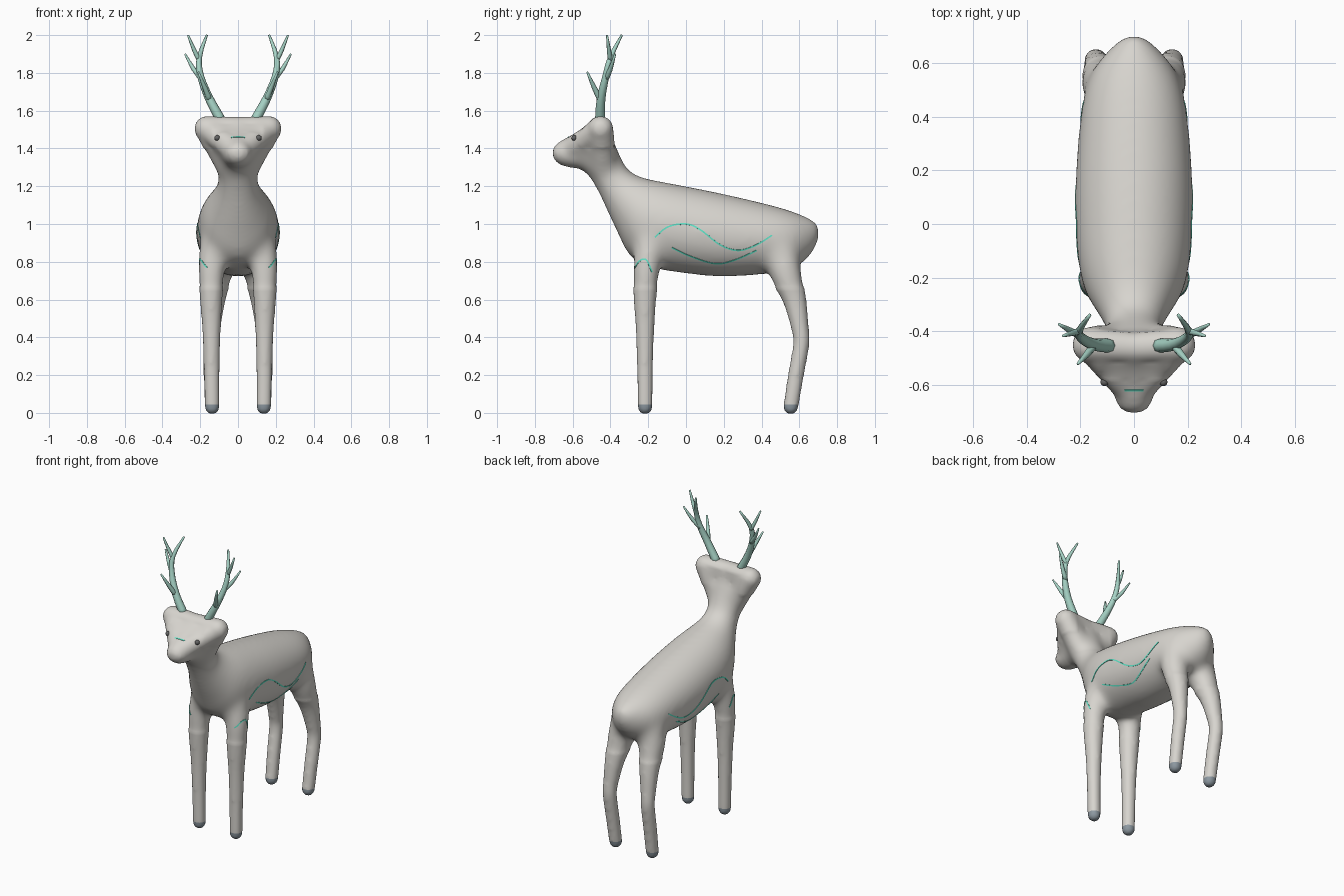
import bpy, bmesh, math
from mathutils import Vector
from mathutils.bvhtree import BVHTree

if "Cube" in bpy.data.objects:
    bpy.data.objects.remove(bpy.data.objects["Cube"])


def material(name, rgb):
    m = bpy.data.materials.new(name)
    m.diffuse_color = (*rgb, 1)
    m.use_nodes = True
    m.node_tree.nodes["Principled BSDF"].inputs["Base Color"].default_value = m.diffuse_color
    return m


HIDE = material("warm_grey_hide", (0.68, 0.66, 0.62))
HOOF = material("slate_hoof", (0.27, 0.32, 0.36))
ANTLER = material("pale_jade", (0.39, 0.66, 0.57))
GLOW = material("bright_mint", (0.14, 0.87, 0.65))
EYE = material("dark_eye", (0.13, 0.13, 0.13))


def make_object(name, bm, *mats, smooth=True):
    bmesh.ops.recalc_face_normals(bm, faces=bm.faces)
    me = bpy.data.meshes.new(name)
    bm.to_mesh(me)
    bm.free()
    if smooth:
        me.shade_smooth()
    else:
        me.shade_flat()
    for m in mats:
        me.materials.append(m)
    ob = bpy.data.objects.new(name, me)
    bpy.context.collection.objects.link(ob)
    return ob


def spline(pts, steps):
    """Catmull-Rom interpolation of equal-length tuples."""
    p = [pts[0]] + list(pts) + [pts[-1]]
    out = []
    for i in range(1, len(p) - 2):
        for k in range(steps):
            t = k / steps
            out.append(tuple(
                0.5 * (2 * b + (c - a) * t + (2 * a - 5 * b + 4 * c - d) * t * t
                       + (3 * b - a - 3 * c + d) * t ** 3)
                for a, b, c, d in zip(*p[i - 1:i + 3])))
    return out + [tuple(pts[-1])]


def skin(bm, rings):
    """Bridge rings of points and close both ends."""
    vs = [[bm.verts.new(co) for co in r] for r in rings]
    n = len(vs[0])
    for a, b in zip(vs, vs[1:]):
        for i in range(n):
            j = (i + 1) % n
            bm.faces.new((a[i], a[j], b[j], b[i]))
    bm.faces.new(vs[0][::-1])
    bm.faces.new(vs[-1])


def loft(bm, sections, n=32):
    """Sections: top y, top z, bottom y, bottom z, half width."""
    rings = []
    for ty, tz, by, bz, w in spline(sections, 4):
        mid = Vector((0, (ty + by) / 2, (tz + bz) / 2))
        up = Vector((0, (ty - by) / 2, (tz - bz) / 2))
        rings.append([mid + up * math.sin(a) + Vector((w * math.cos(a), 0, 0))
                      for a in (2 * math.pi * i / n for i in range(n))])
    skin(bm, rings)


def tube(bm, pts, n=16):
    """Round tube through (x, y, z, radius) points."""
    co = [Vector(p[:3]) for p in pts]
    d = (co[-1] - co[0]).normalized()
    ref = Vector((0, 1, 0)) if abs(d.x) > 0.85 else Vector((1, 0, 0))
    rings = []
    for i, p in enumerate(pts):
        t = (co[min(i + 1, len(co) - 1)] - co[max(i - 1, 0)]).normalized()
        u = t.cross(ref).normalized()
        v = t.cross(u)
        rings.append([co[i] + p[3] * (u * math.cos(a) + v * math.sin(a))
                      for a in (2 * math.pi * k / n for k in range(n))])
    skin(bm, rings)


def ball(bm, x, y, z, r):
    new = bmesh.ops.create_uvsphere(bm, u_segments=20, v_segments=12, radius=r)
    bmesh.ops.translate(bm, verts=new["verts"], vec=(x, y, z))


def limb(bm, pts, s):
    """Tube with rounded ends on side s."""
    path = [(s * x, y, z, r) for x, y, z, r in spline(pts, 4)]
    tube(bm, path)
    ball(bm, *path[0])
    ball(bm, *path[-1])


# ---- Body: torso, neck, head, ears and legs fused into one skin ----
bm = bmesh.new()
# torso and neck
loft(bm, [(.713, .975, .71, .935, .02), (.695, 1.01, .69, .88, .052),
          (.645, 1.037, .64, .81, .105), (.56, 1.070, .56, .765, .163),
          (.43, 1.107, .43, .735, .198), (.18, 1.165, .18, .720, .22),
          (-.03, 1.207, -.03, .741, .219), (-.16, 1.232, -.16, .763, .207),
          (-.22, 1.245, -.29, .82, .183), (-.265, 1.262, -.367, .96, .145),
          (-.31, 1.295, -.438, 1.11, .11), (-.345, 1.36, -.503, 1.235, .104),
          (-.38, 1.44, -.545, 1.28, .112), (-.42, 1.51, -.56, 1.32, .125)])
# head and muzzle
loft(bm, [(-.706, 1.395, -.706, 1.36, .022), (-.69, 1.42, -.69, 1.33, .052),
          (-.65, 1.448, -.65, 1.307, .072), (-.60, 1.474, -.60, 1.297, .085),
          (-.54, 1.517, -.54, 1.288, .107), (-.48, 1.56, -.48, 1.30, .135),
          (-.44, 1.55, -.44, 1.34, .13), (-.405, 1.49, -.405, 1.40, .06)])
for s in (-1, 1):
    # ear, with its cheek and jaw ridges
    limb(bm, [(0, -.462, 1.509, .060), (.165, -.452, 1.505, .068)], s)
    limb(bm, [(.045, -.435, 1.30, .075), (.155, -.45, 1.49, .068)], s)
    limb(bm, [(.022, -.60, 1.395, .066), (.15, -.46, 1.495, .066)], s)
    # front leg
    limb(bm, [(.137, -.217, .031, .041), (.139, -.217, .22, .043),
              (.14, -.217, .42, .049), (.142, -.217, .62, .062),
              (.14, -.21, .76, .074), (.125, -.19, .90, .08)], s)
    # hind leg
    limb(bm, [(.137, .555, .031, .041), (.14, .582, .20, .043),
              (.142, .61, .36, .044), (.14, .605, .44, .047),
              (.128, .575, .60, .063), (.115, .53, .73, .086),
              (.09, .50, .86, .10)], s)

rough = make_object("body_source", bm)
remesh = rough.modifiers.new("fuse", 'REMESH')
remesh.mode = 'VOXEL'
remesh.voxel_size = 0.013
soft = rough.modifiers.new("soften", 'SMOOTH')
soft.factor = 0.5
soft.iterations = 10
deps = bpy.context.evaluated_depsgraph_get()
fused = bpy.data.meshes.new_from_object(rough.evaluated_get(deps))
bpy.data.objects.remove(rough)

# extra blending where legs, neck and head join, sparing ears and muzzle
bm = bmesh.new()
bm.from_mesh(fused)
blend = [v for v in bm.verts if v.co.z > .66 and v.co.y > -.58
         and not (v.co.z > 1.40 and abs(v.co.x) > .13)
         and not (v.co.z > 1.53)]
for _ in range(30):
    bmesh.ops.smooth_vert(bm, verts=blend, factor=0.5,
                          use_axis_x=True, use_axis_y=True, use_axis_z=True)
# hoof colour below a clean cut line
bmesh.ops.bisect_plane(bm, geom=bm.verts[:] + bm.edges[:] + bm.faces[:],
                       plane_co=(0, 0, .045), plane_no=(0, 0, 1))
for f in bm.faces:
    f.material_index = 1 if f.calc_center_median().z < .045 else 0
bm.normal_update()
surface = BVHTree.FromBMesh(bm)
make_object("body", bm, HIDE, HOOF)

# ---- Antlers: one beam with three tines per side ----
BEAM = [(.085, -.455, 1.54, .027), (.15, -.45, 1.66, .023), (.197, -.425, 1.78, .018),
        (.205, -.40, 1.88, .014), (.165, -.34, 2.0, .006)]
TINES = [[(.148, -.45, 1.65, .016), (.175, -.485, 1.72, .013), (.21, -.523, 1.805, .005)],
         [(.19, -.425, 1.765, .015), (.235, -.40, 1.82, .012), (.28, -.375, 1.90, .005)],
         [(.204, -.40, 1.865, .013), (.232, -.408, 1.92, .011), (.265, -.418, 2.0, .005)]]
for s, side in ((-1, "left"), (1, "right")):
    bm = bmesh.new()
    for path, steps in [(BEAM, 3)] + [(t, 2) for t in TINES]:
        tube(bm, [(s * x, y, z, r) for x, y, z, r in spline(path, steps)], 8)
    make_object(side + "_antler", bm, ANTLER)

    # ---- Eye ----
    bm = bmesh.new()
    spot = surface.find_nearest(Vector((s * .099, -.578, 1.45)))[0]
    ball(bm, *spot, .015)
    make_object(side + "_eye", bm, EYE)

# ---- Glowing markings: thin strips lying on the skin ----
FLANK = [[(-.165, .93), (-.095, .985), (0, 1.0), (.075, .97), (.18, .89),
          (.275, .86), (.365, .885), (.455, .94)],
         [(-.075, .875), (.02, .83), (.155, .79), (.26, .81), (.375, .86)],
         [(-.27, .77), (-.245, .805), (-.21, .81), (-.18, .745)]]


def marking(bm, rays, direction):
    d = Vector(direction)
    hits = [surface.ray_cast(Vector(o), d)[:2] for o in rays]
    hits = [h for h in hits if h[0] is not None]
    rings = []
    for i, (co, no) in enumerate(hits):
        if no.dot(d) > 0:
            no = -no
        t = hits[min(i + 1, len(hits) - 1)][0] - hits[max(i - 1, 0)][0]
        w = no.cross(t).normalized() * .004
        h = no * .0025
        rings.append([co + w + h, co - w + h, co - w - h, co + w - h])
    if len(rings) > 1:
        skin(bm, rings)


for s, side in ((-1, "left"), (1, "right")):
    bm = bmesh.new()
    for line in FLANK:
        marking(bm, [(s, y, z) for y, z in spline(line, 6)], (-s, 0, 0))
    make_object(side + "_flank_markings", bm, GLOW, smooth=False)

bm = bmesh.new()
marking(bm, [(-.036 + .009 * i, -.622, 2) for i in range(9)], (0, 0, -1))
make_object("brow_marking", bm, GLOW, smooth=False)
